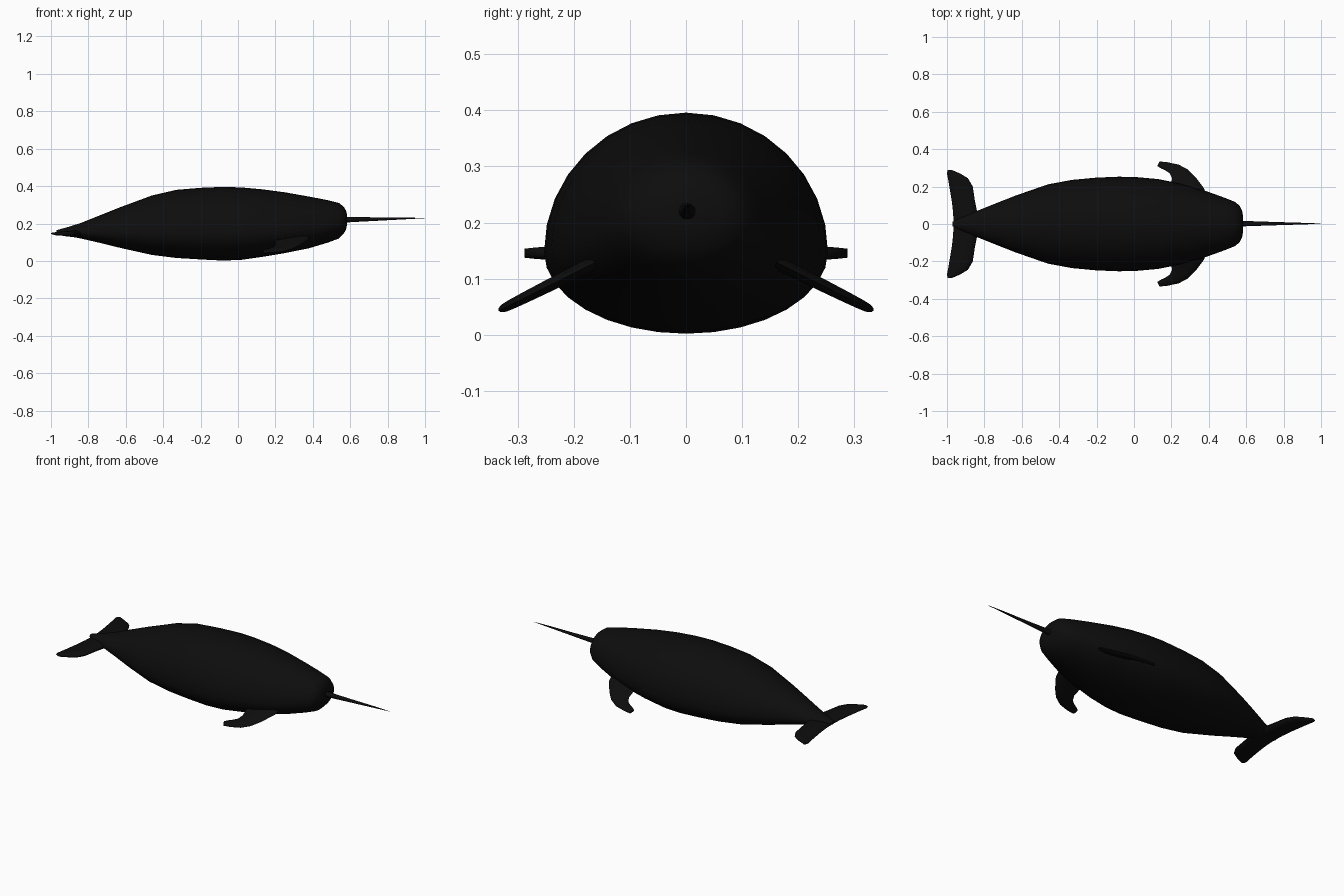
import bpy, bmesh, math
from mathutils import Vector

cube = bpy.data.objects.get("Cube")
if cube:
    bpy.data.objects.remove(cube, do_unlink=True)

skin = bpy.data.materials.new("black_skin")
skin.use_nodes = True
COLOUR = (0.004, 0.004, 0.004, 1)
skin.diffuse_color = COLOUR
skin.node_tree.nodes["Principled BSDF"].inputs["Base Color"].default_value = COLOUR


def loft(name, rings):
    """Skin a list of equal-sized point rings and cap both ends."""
    bm = bmesh.new()
    loops = [[bm.verts.new(p) for p in ring] for ring in rings]
    n = len(loops[0])
    for a, b in zip(loops, loops[1:]):
        for i in range(n):
            j = (i + 1) % n
            bm.faces.new((a[i], a[j], b[j], b[i]))
    bm.faces.new(loops[0][::-1])
    bm.faces.new(loops[-1])
    bmesh.ops.recalc_face_normals(bm, faces=bm.faces)
    mesh = bpy.data.meshes.new(name)
    bm.to_mesh(mesh)
    bm.free()
    mesh.materials.append(skin)
    obj = bpy.data.objects.new(name, mesh)
    bpy.context.collection.objects.link(obj)
    bpy.ops.object.select_all(action='DESELECT')
    obj.select_set(True)
    bpy.context.view_layer.objects.active = obj
    bpy.ops.object.shade_smooth_by_angle(angle=math.radians(50))
    return obj


def body_ring(x, low, high, half, frac, n=32):
    """Cross-section with a tall upper half and a flatter belly."""
    mid = low + (high - low) * frac
    ring = []
    for i in range(n):
        a = 2 * math.pi * i / n
        s = math.sin(a)
        ring.append((x, half * math.cos(a), mid + s * (high - mid if s > 0 else mid - low)))
    return ring


def blade_ring(lead, trail, thick, normal):
    """Rounded leading edge tapering to a thin trailing edge."""
    lead, trail, normal = Vector(lead), Vector(trail), Vector(normal).normalized()
    shape = [(0, 0), (0.06, 0.6), (0.25, 1), (0.6, 0.8), (0.97, 0.3),
             (1, 0), (0.97, -0.3), (0.6, -0.8), (0.25, -1), (0.06, -0.6)]
    return [lead.lerp(trail, t) + normal * h * thick / 2 for t, h in shape]


# Body: x, bottom z, top z, half width, height fraction of the widest line
BODY = [
    (-0.97, 0.146, 0.165, 0.012, 0.4), (-0.92, 0.135, 0.178, 0.038, 0.4),
    (-0.84, 0.12, 0.203, 0.07, 0.4), (-0.74, 0.097, 0.243, 0.11, 0.4),
    (-0.63, 0.07, 0.287, 0.153, 0.38), (-0.46, 0.032, 0.35, 0.212, 0.37),
    (-0.33, 0.016, 0.38, 0.236, 0.37), (-0.20, 0.008, 0.391, 0.248, 0.37),
    (-0.08, 0.002, 0.396, 0.253, 0.37), (0.02, 0.006, 0.393, 0.25, 0.37),
    (0.13, 0.022, 0.383, 0.24, 0.37), (0.25, 0.042, 0.367, 0.216, 0.37),
    (0.38, 0.068, 0.344, 0.178, 0.38), (0.48, 0.098, 0.325, 0.142, 0.4),
    (0.54, 0.12, 0.31, 0.118, 0.42), (0.565, 0.145, 0.29, 0.097, 0.44),
    (0.578, 0.17, 0.268, 0.07, 0.46), (0.584, 0.198, 0.245, 0.035, 0.48),
]
loft("body", [body_ring(*s) for s in BODY])

# Tusk
TUSK = [(0.56, 0.22, 0.016), (0.60, 0.221, 0.014), (0.75, 0.224, 0.009),
        (0.90, 0.2275, 0.0045), (1.0, 0.229, 0.0006)]
loft("tusk", [[(x, 0.002 + r * math.cos(k * math.pi / 6), z + r * math.sin(k * math.pi / 6))
               for k in range(12)] for x, z, r in TUSK])

# Tail flukes: y, leading x, trailing x, thickness
half = [(0.0, -0.82, -0.965, 0.04), (0.06, -0.838, -0.967, 0.038), (0.12, -0.85, -0.974, 0.034),
        (0.20, -0.862, -0.987, 0.029), (0.245, -0.888, -0.995, 0.024),
        (0.27, -0.93, -1.0, 0.02), (0.288, -0.972, -0.997, 0.016)]
span = [(-y, a, b, t) for y, a, b, t in half[:0:-1]] + half
loft("tail_flukes", [blade_ring((a, y, 0.145), (b, y, 0.147), t, (0, 0, 1)) for y, a, b, t in span])

# Flippers: leading (x, y), trailing (x, y), thickness
FLIPPER = [((0.385, 0.14), (0.20, 0.15), 0.026), ((0.375, 0.19), (0.20, 0.21), 0.024),
           ((0.33, 0.25), (0.203, 0.245), 0.022), ((0.29, 0.29), (0.19, 0.272), 0.02),
           ((0.24, 0.317), (0.17, 0.285), 0.018), ((0.18, 0.33), (0.145, 0.297), 0.016),
           ((0.138, 0.334), (0.125, 0.309), 0.013)]


def droop(y):
    return 0.045 + (0.33 - y) * 0.5


for side, name in ((1, "flipper_back"), (-1, "flipper_front")):
    loft(name, [blade_ring((a[0], side * a[1], droop(a[1])), (b[0], side * b[1], droop(b[1])),
                           t, (0, side * 0.45, 0.9)) for a, b, t in FLIPPER])
